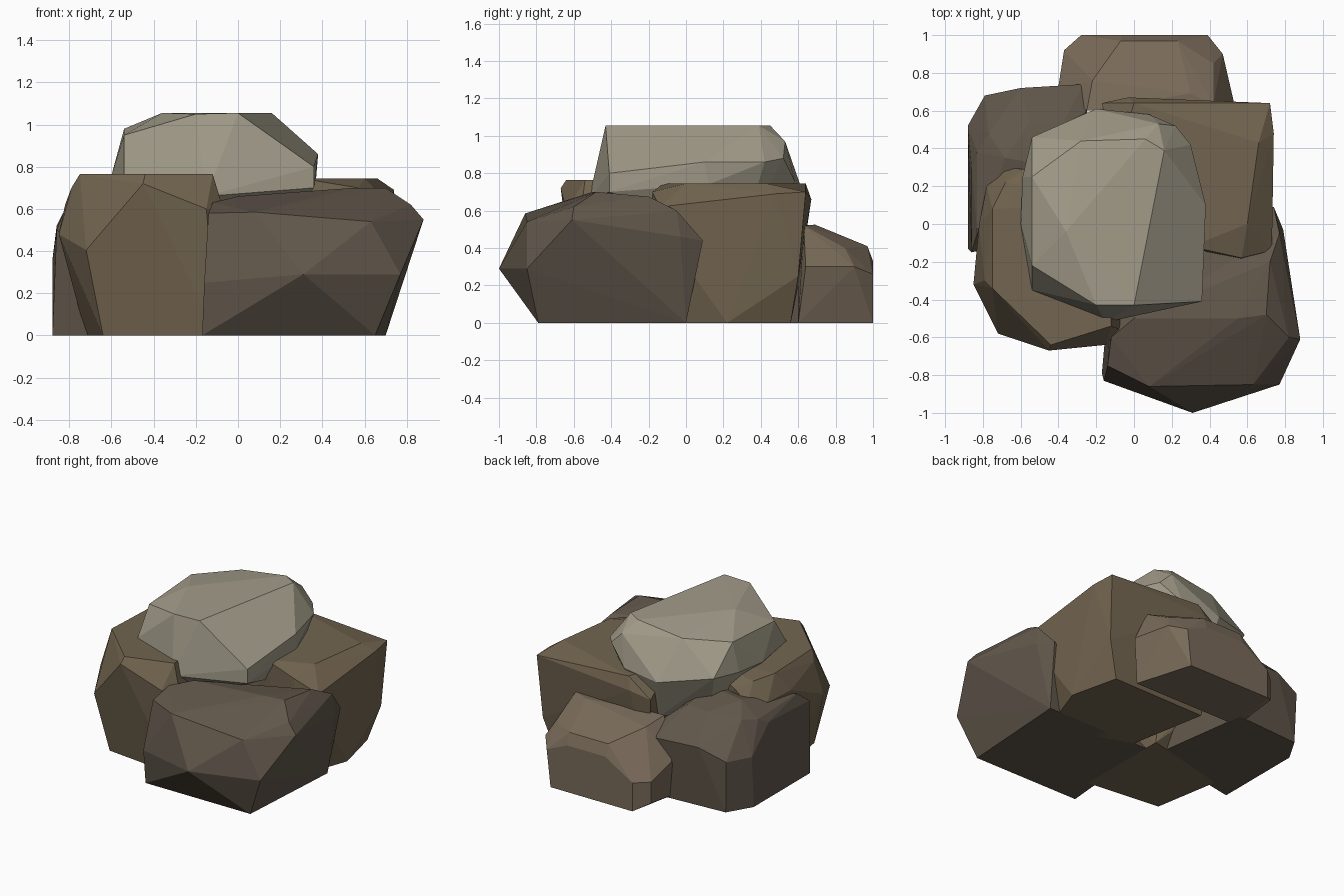
import bpy, bmesh


def material(name, col):
    m = bpy.data.materials.new(name)
    m.diffuse_color = (*col, 1)
    return m


def rock(name, mat, pts):
    """Flat-faced boulder: convex hull of its corner points."""
    bm = bmesh.new()
    vs = [bm.verts.new(p) for p in pts]
    r = bmesh.ops.convex_hull(bm, input=vs)
    junk = {g for g in r["geom_interior"] + r["geom_unused"]
            if isinstance(g, bmesh.types.BMVert)}
    bmesh.ops.delete(bm, geom=list(junk), context='VERTS')
    bmesh.ops.dissolve_limit(bm, angle_limit=0.03, verts=bm.verts, edges=bm.edges)
    bmesh.ops.recalc_face_normals(bm, faces=bm.faces)
    me = bpy.data.meshes.new(name)
    bm.to_mesh(me)
    bm.free()
    me.materials.append(mat)
    ob = bpy.data.objects.new(name, me)
    bpy.context.collection.objects.link(ob)


dark = material("dark_stone", (0.12, 0.095, 0.07))
brown = material("brown_stone", (0.17, 0.13, 0.08))
tan = material("tan_stone", (0.19, 0.145, 0.10))
pale = material("pale_stone", (0.36, 0.33, 0.25))

# front left boulder
rock("front_left_rock", brown, [
    (-.64, -.52, 0), (-.10, -.58, 0), (-.72, -.05, 0), (-.1, .1, 0),
    (-.72, -.58, .405), (-.85, -.32, .48), (-.45, -.67, .72), (-.44, -.64, .765),
    (-.15, -.64, .60), (-.07, -.56, .60), (-.12, -.54, .765), (-.75, -.34, .765),
    (-.79, -.3, .70), (-.82, 0, .62), (-.75, .08, .75), (-.68, .22, .73),
    (-.78, .2, .60), (-.69, .3, .60), (-.58, .29, .68), (-.15, .1, .75)])

# front right boulder
rock("front_right_rock", dark, [
    (-.17, -.79, 0), (.65, -.79, 0), (.70, .0, 0), (-.1, .0, 0),
    (.31, -1, .29), (-.16, -.83, .25), (.77, -.85, .29), (.08, -.86, .585),
    (.63, -.85, .54), (.88, -.61, .55), (.82, -.6, .62), (-.14, -.75, .58),
    (-.12, -.6, .63), (0, -.5, .66), (.55, -.5, .70), (.70, -.48, .70),
    (.72, -.2, .675), (.79, -.03, .46), (.77, -.05, .60), (.74, .09, .44)])

# right boulder
rock("right_rock", brown, [
    (.62, .56, 0), (.70, .22, 0), (.55, -.2, 0), (-.1, .55, 0), (0, 0, 0),
    (.70, .60, .25), (.72, .64, .70), (.74, .48, .69), (.66, .43, .745),
    (.60, .0, .745), (.57, -.18, .70), (.73, -.14, .62), (.72, -.1, .45),
    (0, .64, .745), (-.03, .67, .66), (-.17, .64, .62), (-.1, .3, .74),
    (.3, -.12, .745), (-.1, .6, .2)])

# low back boulder
rock("back_rock", tan, [
    (-.28, 1, 0), (.36, 1, 0), (.48, .6, 0), (-.36, .6, 0), (-.37, .92, .05),
    (-.28, 1, .2), (.39, 1, .26), (-.07, 1, .33), (.23, 1, .33), (-.07, .97, .41),
    (.23, .97, .41), (.47, .9, .30), (.42, .85, .40), (.53, .64, .30),
    (.42, .63, .52), (-.37, .92, .2), (-.40, .73, .28), (-.22, .76, .49),
    (-.25, .6, .52), (.3, .69, .525)])

# back left boulder
rock("back_left_rock", dark, [
    (-.88, .5, 0), (-.78, .67, 0), (-.30, .70, 0), (-.88, -.13, 0), (-.2, .0, 0),
    (-.88, .52, .36), (-.79, .68, .36), (-.6, .72, .43), (-.27, .74, .42),
    (-.25, .6, .50), (-.86, -.15, .50), (-.86, .3, .52), (-.83, -.05, .58),
    (-.83, .38, .56), (-.77, .48, .58), (-.55, .54, .60), (-.38, .52, .60),
    (-.68, .35, .65), (-.4, .3, .65)])

# pale capstone
rock("top_rock", pale, [
    (-.2, -.43, 1.05), (0, -.43, 1.055), (.16, .39, 1.055), (.06, .45, 1.055),
    (-.28, .44, 1.01), (-.36, -.04, 1.055), (-.54, -.22, .95), (-.54, .25, .98),
    (.36, -.41, .80), (.36, -.41, .70), (.38, .1, .86), (.37, .12, .74),
    (.3, .42, .86), (.22, .52, .88), (.13, .53, .97), (.08, .58, .76),
    (-.2, .61, .74), (-.54, .46, .80), (-.59, .25, .78), (-.60, 0, .76),
    (-.54, -.35, .76), (-.15, -.52, .66), (-.4, .3, .45), (-.15, .5, .45),
    (.2, .3, .45), (0, -.3, .5), (-.35, -.2, .5)])
